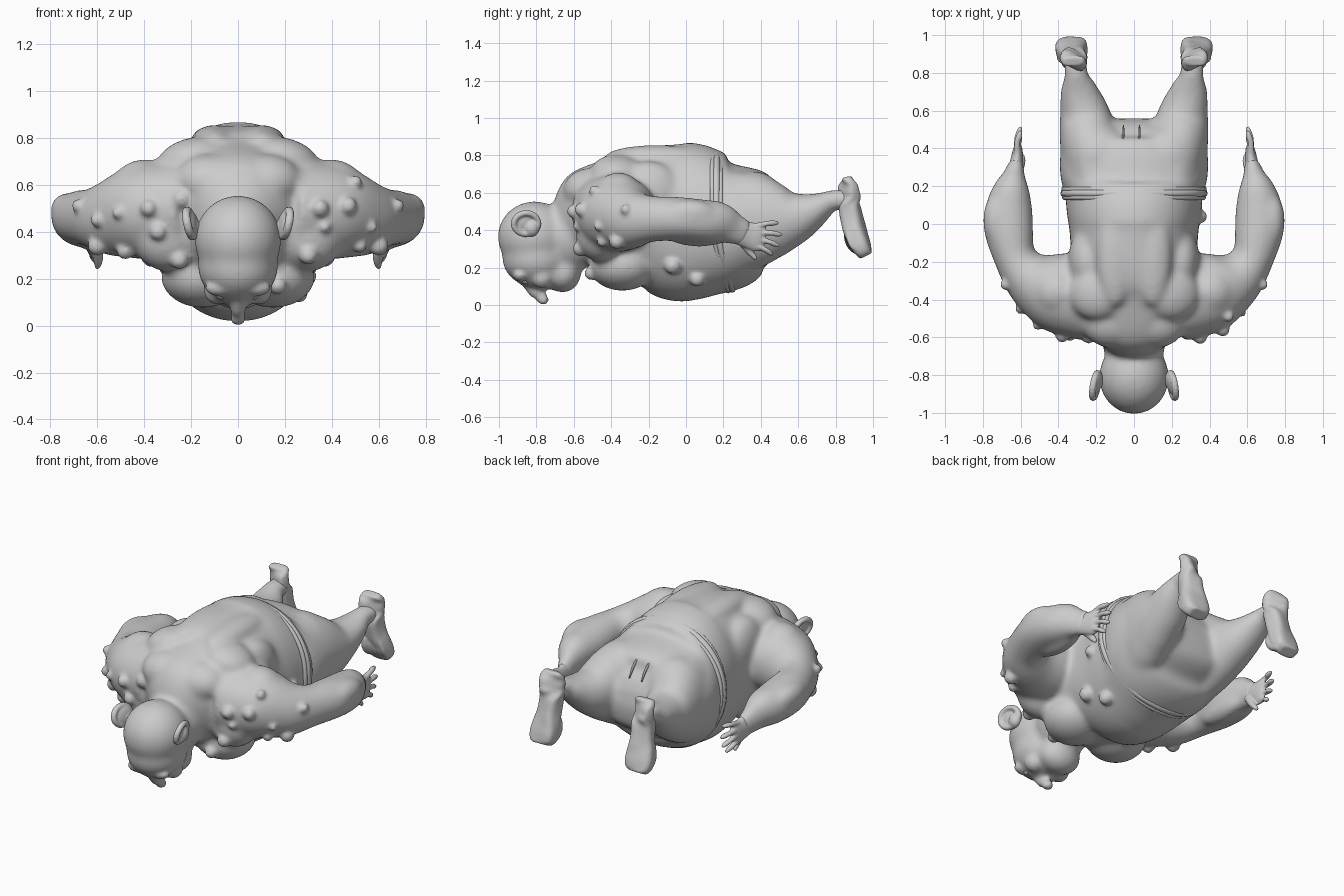
import bpy, bmesh, math
from mathutils import Vector, Matrix
from mathutils.bvhtree import BVHTree

if "Cube" in bpy.data.objects:
    bpy.data.objects.remove(bpy.data.objects["Cube"])


def catmull(p, i, t):
    a, b, c, d = (p[max(0, min(len(p) - 1, i + k))] for k in (-1, 0, 1, 2))
    return [0.5 * (2 * B + (C - A) * t + (2 * A - 5 * B + 4 * C - D) * t * t
                   + (3 * B - A - 3 * C + D) * t ** 3) for A, B, C, D in zip(a, b, c, d)]


def tube(bm, rows, side=1, n=28, steps=4, power=2.0):
    """Smooth loft through rows of (x, y, z, horizontal radius, vertical radius)."""
    pts = [catmull(rows, i, k / steps) for i in range(len(rows) - 1) for k in range(steps)]
    pts.append(list(rows[-1]))
    rings = []
    for i, p in enumerate(pts):
        t = Vector(pts[min(i + 1, len(pts) - 1)][:3]) - Vector(pts[max(i - 1, 0)][:3])
        t.normalize()
        u = t.cross(Vector((0, 0, 1))).normalized()
        v = u.cross(t)
        ring = []
        for k in range(n):
            c, s = math.cos(k * math.tau / n), math.sin(k * math.tau / n)
            c = math.copysign(abs(c) ** (2 / power), c)
            s = math.copysign(abs(s) ** (2 / power), s)
            q = Vector(p[:3]) + u * c * max(p[3], .003) + v * s * max(p[4], .003)
            ring.append(bm.verts.new((q.x * side, q.y, q.z)))
        rings.append(ring)
    faces = [bm.faces.new(rings[0]), bm.faces.new(rings[-1][::-1])]
    for a, b in zip(rings, rings[1:]):
        for k in range(n):
            faces.append(bm.faces.new((a[k], b[k], b[(k + 1) % n], a[(k + 1) % n])))
    bmesh.ops.recalc_face_normals(bm, faces=faces)


def blob(bm, c, r, rot=(0, 0, 0), side=1):
    """Ellipsoid muscle or lump."""
    m = Matrix.Translation((c[0] * side, c[1], c[2]))
    for ang, ax in zip(rot, 'XYZ'):
        m = m @ Matrix.Rotation(math.radians(ang) * (1 if ax == 'X' else side), 4, ax)
    bmesh.ops.create_uvsphere(bm, u_segments=24, v_segments=14, radius=1,
                              matrix=m @ Matrix.Diagonal((*r, 1)))


def finish(name, bm, voxel=0, smooth=0):
    me = bpy.data.meshes.new(name)
    bm.to_mesh(me)
    bm.free()
    ob = bpy.data.objects.new(name, me)
    bpy.context.collection.objects.link(ob)
    if voxel:
        m = ob.modifiers.new("fuse", 'REMESH')
        m.mode, m.voxel_size, m.use_smooth_shade = 'VOXEL', voxel, True
        s = ob.modifiers.new("soften", 'SMOOTH')
        s.factor, s.iterations = .5, smooth
    me.polygons.foreach_set("use_smooth", [True] * len(me.polygons))
    return ob


def fused(bm, voxel, smooth):
    """Fuse and soften overlapping parts, giving back one bmesh to sculpt on."""
    ob = finish("rough", bm, voxel, smooth)
    dg = bpy.context.evaluated_depsgraph_get()
    out = bmesh.new()
    out.from_mesh(ob.evaluated_get(dg).to_mesh())
    bpy.data.objects.remove(ob)
    return out


# torso and hips
body = bmesh.new()
tube(body, [(0, -.67, .42, .12, .13), (0, -.6, .44, .21, .23), (0, -.5, .46, .29, .29),
            (0, -.35, .46, .335, .35), (0, -.2, .47, .335, .382), (0, -.05, .447, .34, .424),
            (0, .05, .442, .355, .42), (0, .15, .435, .365, .393), (0, .25, .432, .39, .35),
            (0, .38, .455, .39, .28), (0, .47, .455, .36, .21), (0, .525, .465, .27, .13),
            (0, .55, .47, .12, .05)], n=48, power=2.15)
for s in (1, -1):
    # legs
    tube(body, [(.2, .26, .44, .175, .28), (.23, .42, .455, .163, .24), (.25, .52, .46, .147, .19),
                (.265, .6, .472, .13, .138), (.286, .68, .505, .108, .098), (.298, .74, .538, .088, .07),
                (.306, .79, .562, .064, .054), (.312, .87, .56, .062, .058)], s)
    # arms
    tube(body, [(.2, -.43, .5, .2, .2), (.4, -.36, .485, .215, .205), (.54, -.29, .46, .155, .165),
                (.625, -.19, .46, .112, .125), (.662, -.04, .46, .13, .118), (.662, .08, .45, .125, .115),
                (.65, .18, .44, .1, .11), (.635, .26, .405, .058, .085),
                (.622, .33, .38, .04, .07)], s)
    # muscles: shoulder, trapezius, shoulder blade, spine ridge, flank, chest, buttock, forearms
    for c, r, rot in [((.42, -.36, .6), (.13, .12, .105), (0, 25, 0)),
                      ((.12, -.53, .62), (.15, .13, .11), (20, 0, 0)),
                      ((.2, -.37, .715), (.15, .14, .085), (0, 15, 0)),
                      ((.1, -.16, .79), (.1, .28, .065), (0, 0, 0)),
                      ((.25, -.2, .6), (.1, .18, .17), (0, 0, 0)),
                      ((.15, -.34, .21), (.18, .18, .135), (0, 0, 0)),
                      ((.3, -.46, .38), (.15, .13, .15), (0, 0, 0)),
                      ((.18, .36, .55), (.18, .17, .165), (0, 0, 0)),
                      ((.61, .07, .38), (.065, .18, .07), (0, 0, 0)),
                      ((.73, .02, .49), (.07, .14, .075), (0, 0, 0))]:
        blob(body, c, r, rot, s)

# head, jaw and neck
for c, r in [((0, -.81, .365), (.186, .198, .19)), ((0, -.8, .25), (.172, .184, .155)),
             ((0, -.66, .17), (.13, .1, .105)), ((0, -.62, .37), (.17, .16, .2)),
             ((0, -.77, .17), (.135, .16, .09))]:
    blob(body, c, r)
body = fused(body, .012, 22)

# warts placed on the skin by casting rays from the front, then from the sides
skin = BVHTree.FromBMesh(body)
front = [(.35, .5, .037), (.47, .51, .037), (.5, .61, .03), (.3, .3, .04), (.37, .42, .024),
         (.57, .42, .024), (.52, .34, .03), (.17, .17, .037), (-.38, .5, .036), (-.24, .54, .043),
         (-.51, .48, .026), (-.48, .32, .038), (-.34, .4, .037), (-.25, .28, .04), (-.6, .45, .03)]
spots = [(Vector((x, -2, z)), Vector((0, 1, 0)), r) for x, z, r in front]
spots += [(Vector((.47, y, z)), Vector((-1, 0, 0)), r)
          for y, z, r in [(-.07, .21, .045), (.06, .14, .042), (.04, .42, .035)]]
spots += [(Vector((s * 1.2, y, z)), Vector((-s, 0, 0)), r) for s in (1, -1)
          for y, z, r in [(-.32, .51, .03), (-.37, .34, .042)]]
for o, d, r in spots:
    hit = skin.ray_cast(o, d)[0]
    if hit:
        blob(body, hit, (r, r, r))

# face: brows, cheeks, lip
for s in (1, -1):
    blob(body, (.075, -.885, .16), (.065, .04, .035), (0, 0, 0), s)
    blob(body, (.09, -.77, .15), (.055, .06, .06), (0, 0, 0), s)
blob(body, (0, -.69, .105), (.075, .035, .03))
# long drooping nose
tube(body, [(0, -.85, .12, .035, .03), (0, -.81, .08, .035, .038), (0, -.78, .05, .028, .032),
            (0, -.76, .022, .032, .028), (0, -.752, .004, .015, .014)], n=16)
finish("body", body, .0115, 4)

for s, label in ((1, "right"), (-1, "left")):
    # ear: rim with a thin dish inside
    ear = bmesh.new()
    m = (Matrix.Translation((.205 * s, -.855, .435)) @ Matrix.Rotation(math.radians(17 * s), 4, 'Z')
         @ Matrix.Rotation(math.radians(12 * s), 4, 'Y'))
    for k in range(24):
        a = k * math.tau / 24
        p = m @ Vector((.008 * s * math.cos(a), .066 * math.cos(a), .057 * math.sin(a)))
        blob(ear, (p.x * s, p.y, p.z), (.019, .017, .017), side=s)
    blob(ear, (.192, -.85, .435), (.018, .06, .055), (0, 12, 17), s)
    blob(ear, (.19, -.825, .41), (.035, .04, .045), (0, 0, 0), s)
    finish(label + "_ear", ear, .006, 5)

    # eye
    eye = bmesh.new()
    blob(eye, (.07, -.855, .135), (.024, .024, .024), (0, 0, 0), s)
    finish(label + "_eye", eye)

    # hand: palm, four spread fingers and a thumb
    hand = bmesh.new()
    tube(hand, [(.632, .27, .395, .042, .066), (.622, .33, .375, .034, .07),
                (.615, .39, .36, .026, .076), (.61, .42, .355, .012, .06)], s)
    for y0, z0, y1, z1 in [(.37, .42, .495, .44), (.39, .385, .515, .375),
                           (.39, .35, .5, .315), (.38, .315, .465, .268)]:
        ym, zm = (y0 + y1) / 2, (z0 + z1) / 2 + .005
        tube(hand, [(.618, y0, z0, .02, .018), (.618, ym, zm, .016, .014),
                    (.608, (ym + y1) / 2, (zm + z1) / 2, .017, .015), (.602, y1, z1, .009, .008)], s, n=12)
    tube(hand, [(.615, .29, .36, .03, .03), (.6, .32, .315, .024, .024),
                (.596, .35, .275, .02, .018), (.6, .375, .245, .01, .01)], s, n=12)
    finish(label + "_hand", hand, .006, 3)

    # upturned foot with flat sole and toes
    foot = bmesh.new()
    tube(foot, [(.322, .86, .685, .05, .024), (.322, .865, .66, .07, .032), (.32, .869, .6, .075, .042),
                (.318, .874, .53, .067, .055), (.322, .89, .45, .068, .057), (.328, .91, .38, .08, .056),
                (.332, .934, .32, .085, .052), (.334, .953, .28, .075, .042),
                (.334, .962, .262, .05, .034)], s, power=3.2)
    for k in range(5):
        r = .027 - .003 * k
        tube(foot, [(.28 + .026 * k, .86, .4, r * .6, r * .6), (.275 + .029 * k, .873, .35, r, r),
                    (.275 + .03 * k, .9, .305, r, r), (.276 + .03 * k, .955, .274 + .004 * k, r * .7, r * .7)],
             s, n=12)
    finish(label + "_foot", foot, .0075, 3)

# belt: a band between two raised cords, dipping back under the belly
for name, off, thick in (("belt_upper_cord", -.022, .013), ("belt_band", 0, .02),
                         ("belt_lower_cord", .022, .013)):
    cu = bpy.data.curves.new(name, 'CURVE')
    cu.dimensions, cu.bevel_depth, cu.bevel_resolution = '3D', thick, 3
    sp = cu.splines.new('POLY')
    sp.points.add(71)
    for k, p in enumerate(sp.points):
        c, s = math.cos(k * math.tau / 72), math.sin(k * math.tau / 72)
        cx, sz = (math.copysign(abs(v) ** .93, v) for v in (c, s))
        p.co = ((.37 + off * .1) * cx, .162 + .085 * max(0, -s) ** 1.3 + off,
                .448 + (.362 - off * .5) * sz, 1)
    sp.use_cyclic_u = True
    bpy.context.collection.objects.link(bpy.data.objects.new(name, cu))

# trouser creases between the buttocks
crease = bmesh.new()
for x in (-.06, .025):
    tube(crease, [(x, .43, .69, .003, .003), (x + .004, .48, .645, .006, .012),
                  (x + .004, .52, .585, .003, .006)], n=10)
finish("trouser_creases", crease)
